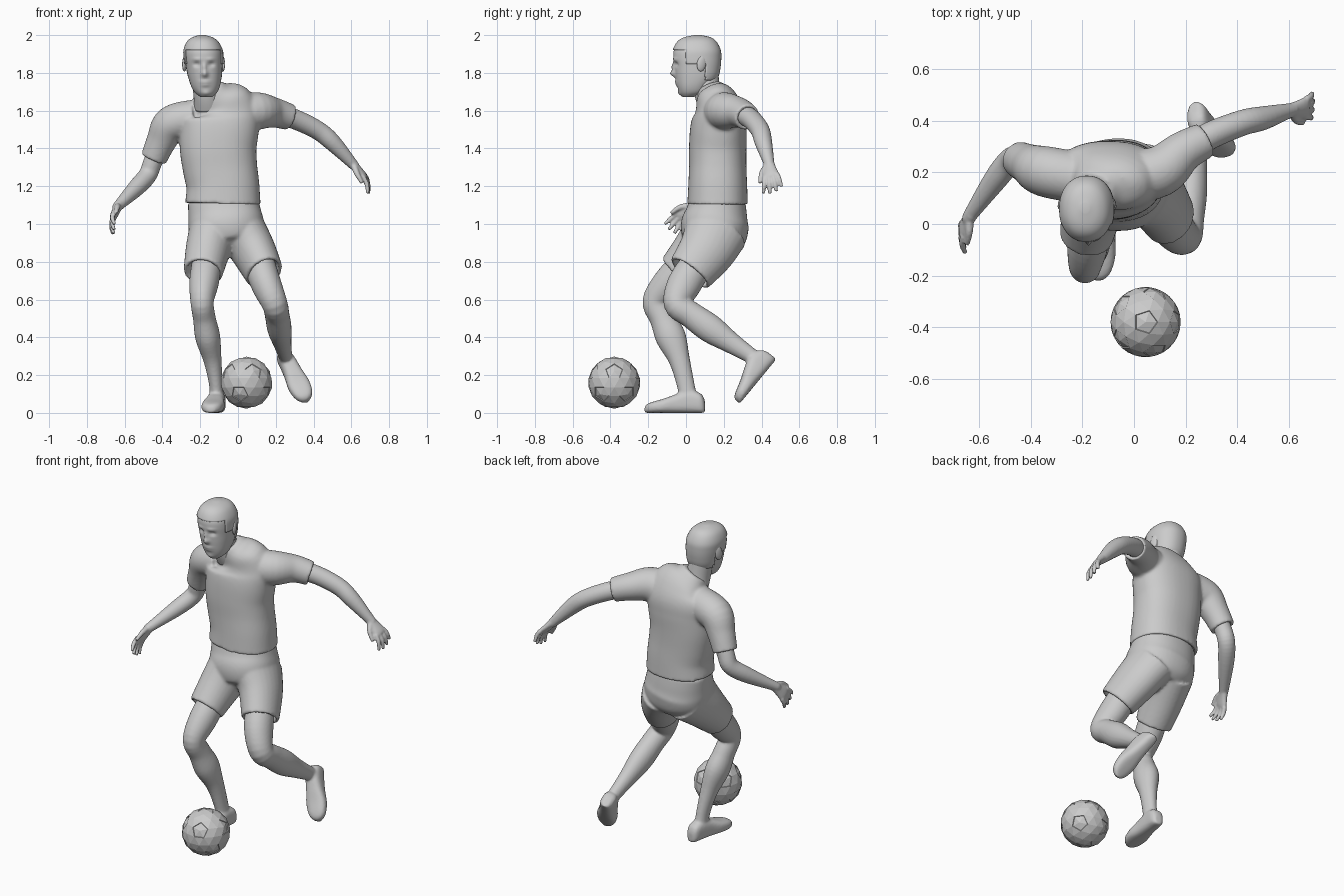
import bpy, bmesh, math
from mathutils import Vector, Matrix

if "Cube" in bpy.data.objects:
    bpy.data.objects.remove(bpy.data.objects["Cube"])


def spline(rows, steps):
    """Catmull-Rom interpolation of (x, y, z, a, b) rows."""
    rows = [tuple(r) if len(r) == 5 else (*r, r[3]) for r in rows]
    p = [rows[0]] + rows + [rows[-1]]
    out = []
    for i in range(1, len(p) - 2):
        for s in range(steps):
            t = s / steps
            out.append([0.5 * (2 * b + (c - a) * t + (2 * a - 5 * b + 4 * c - d) * t * t
                               + (3 * b - a - 3 * c + d) * t ** 3)
                        for a, b, c, d in zip(*p[i - 1:i + 3])])
    return out + [list(rows[-1])]


def loft(bm, rows, side=(1, 0, 0), axis=None, power=2.0, seg=28, steps=5, rim=0.0):
    """Closed tube of superellipse rings; rim hollows out the last end like a hem."""
    rows = spline(rows, steps)
    pts = [Vector(r[:3]) for r in rows]
    rings = []

    def ring(c, u, v, a, b):
        vs = []
        for k in range(seg):
            w = 2 * math.pi * k / seg
            x, y = math.cos(w), math.sin(w)
            x = math.copysign(abs(x) ** (2 / power), x)
            y = math.copysign(abs(y) ** (2 / power), y)
            vs.append(bm.verts.new(c + u * x * a + v * y * b))
        rings.append(vs)

    for i, r in enumerate(rows):
        t = Vector(axis) if axis else pts[min(i + 1, len(pts) - 1)] - pts[max(i - 1, 0)]
        t.normalize()
        u = Vector(side)
        u = (u - t * u.dot(t)).normalized()
        v = t.cross(u)
        ring(pts[i], u, v, r[3], r[4])
    if rim:
        a, b = rows[-1][3] - 0.02, rows[-1][4] - 0.02
        ring(pts[-1], u, v, a, b)
        ring(pts[-1] - t * rim, u, v, a, b)
    for p, q in zip(rings, rings[1:]):
        for k in range(seg):
            bm.faces.new((p[k], p[(k + 1) % seg], q[(k + 1) % seg], q[k]))
    bm.faces.new(rings[0])
    bm.faces.new(rings[-1])


def finish(name, bm, voxel=0.0, smooth=True, iterations=3):
    bmesh.ops.recalc_face_normals(bm, faces=bm.faces)
    me = bpy.data.meshes.new(name)
    bm.to_mesh(me)
    bm.free()
    for f in me.polygons:
        f.use_smooth = smooth
    ob = bpy.data.objects.new(name, me)
    bpy.context.collection.objects.link(ob)
    if voxel:  # fuse overlapping volumes into one skin
        m = ob.modifiers.new("fuse", 'REMESH')
        m.mode, m.voxel_size, m.use_smooth_shade = 'VOXEL', voxel, True
        m = ob.modifiers.new("soften", 'SMOOTH')
        m.factor, m.iterations = 0.5, iterations
    return ob


def hand(bm, wrist, d, w, curl):
    """Palm, four fingers and thumb; d points to the fingers, w to the thumb side."""
    o, d, w, curl = Vector(wrist), Vector(d).normalized(), Vector(w), Vector(curl)
    w = (w - d * w.dot(d)).normalized()
    loft(bm, [(*(o + d * l), a, b) for l, a, b in
              ((-0.02, .027, .026), (.03, .034, .021), (.075, .043, .018), (.095, .036, .013))], w)
    for i in range(4):
        base = o + d * 0.08 + w * (0.033 - 0.022 * i)
        out = d + w * (0.22 - 0.15 * i)
        length = (0.085, 0.095, 0.09, 0.072)[i]
        loft(bm, [(*(base + out * length * t + curl * length * t * t), r) for t, r in
                  ((0, .014), (.5, .0125), (1, .009))], w, seg=10)
    loft(bm, [(*(o + d * l + w * s + curl * c), r) for l, s, c, r in
              ((.01, .015, 0, .018), (.045, .046, .02, .015), (.1, .062, .045, .01))], w, seg=10)


def shoe(bm, heel, forward, up):
    """Flat-soled shoe: rings of length, half width and height from heel to toe."""
    o, f, n = Vector(heel), Vector(forward).normalized(), Vector(up)
    n = (n - f * n.dot(f)).normalized()
    rows = ((0, .02, .06), (.02, .038, .1), (.08, .044, .12), (.15, .05, .1),
            (.22, .06, .075), (.28, .052, .058), (.31, .033, .045), (.322, .012, .03))
    loft(bm, [(*(o + f * l + n * h / 2), w, h / 2) for l, w, h in rows],
         f.cross(n), axis=f, power=2.8)


# Shirt: torso plus two hollow sleeves
bm = bmesh.new()
loft(bm, [(-.158, .13, 1.715, .078, .07), (-.14, .145, 1.68, .115, .09), (-.11, .168, 1.63, .19, .117),
          (-.10, .178, 1.57, .215, .14), (-.10, .172, 1.5, .21, .15), (-.105, .168, 1.4, .203, .152),
          (-.095, .168, 1.3, .197, .152), (-.08, .168, 1.2, .193, .156), (-.08, .167, 1.105, .2, .16)],
     power=2.3, seg=48, rim=.03)
loft(bm, [(-.22, .18, 1.56, .1), (-.35, .205, 1.53, .098), (-.405, .23, 1.44, .08),
          (-.447, .25, 1.345, .07)], side=(0, 1, 0), rim=.03)
loft(bm, [(-.03, .18, 1.58, .1), (.1, .205, 1.598, .1), (.19, .28, 1.59, .08),
          (.275, .325, 1.565, .07)], side=(0, 0, 1), rim=.03)
finish("shirt", bm, .009, iterations=5)

# Shorts: pelvis plus two hollow legs
bm = bmesh.new()
loft(bm, [(-.08, .168, 1.13, .186, .146), (-.072, .162, 1.06, .192, .162), (-.062, .153, .99, .2, .18),
          (-.05, .155, .92, .19, .165), (-.045, .15, .87, .13, .12)], power=2.2, seg=48)
loft(bm, [(-.13, .15, .96, .13, .17), (-.16, .06, .86, .118, .135), (-.185, -.05, .745, .104, .105)], rim=.04)
loft(bm, [(.02, .16, .96, .13, .17), (.08, .11, .86, .118, .15), (.14, .02, .74, .102, .125)], rim=.04)
finish("shorts", bm, .009, iterations=5)

# Standing leg with shoe
bm = bmesh.new()
loft(bm, [(-.16, .02, .82, .08), (-.18, -.09, .69, .078, .085), (-.19, -.163, .59, .062, .068),
          (-.178, -.125, .5, .06, .068), (-.16, -.08, .4, .066, .08), (-.135, -.035, .28, .048, .056),
          (-.117, -.002, .15, .036, .047), (-.112, .015, .06, .038, .048)])
shoe(bm, (-.1, .1, 0), (-.045, -.31, 0), (0, 0, 1))
finish("standing_leg", bm, .008)

# Trailing leg with shoe
bm = bmesh.new()
loft(bm, [(.1, .08, .82, .085), (.15, -.01, .68, .08, .09), (.195, -.048, .575, .068, .07),
          (.207, .025, .52, .065, .07), (.22, .13, .445, .064, .075), (.235, .24, .37, .048, .056),
          (.25, .34, .305, .037, .042), (.258, .385, .27, .038, .04)])
shoe(bm, (.235, .475, .28), (.13, -.19, -.23), (-.05, -.77, .64))
finish("trailing_leg", bm, .008)

# Arms with hands
bm = bmesh.new()
loft(bm, [(-.40, .235, 1.44, .054), (-.45, .25, 1.33, .05), (-.478, .245, 1.26, .049),
          (-.535, .175, 1.195, .046), (-.63, .04, 1.1, .028), (-.64, .02, 1.085, .026)])
hand(bm, (-.635, .03, 1.092), (-.06, -.11, -.125), (.1, -.7, .7), (.4, 0, -.1))
finish("right_arm", bm, .006, iterations=2)
bm = bmesh.new()
loft(bm, [(.2, .29, 1.585, .055), (.3, .345, 1.555, .053), (.42, .392, 1.497, .05),
          (.5, .41, 1.432, .046), (.605, .44, 1.32, .028), (.615, .442, 1.31, .026)], side=(0, 0, 1))
hand(bm, (.61, .44, 1.315), (.11, .02, -.12), (-.1, -1, -.2), (-.35, 0, -.25))
finish("left_arm", bm, .006, iterations=2)


# Head: height, front, back, half width; then face bumps pushed along y
SKULL = ((1.672, -.015, .04, .03), (1.695, -.034, .1, .058), (1.73, -.046, .13, .076),
         (1.78, -.055, .165, .089), (1.83, -.06, .177, .096), (1.88, -.067, .181, .1),
         (1.92, -.064, .178, .098), (1.96, -.043, .158, .08), (1.982, -.01, .13, .053), (1.994, .045, .08, .016))
BUMPS = ((0, 1.795, .015, .017, -.026), (0, 1.83, .01, .022, -.016), (0, 1.752, .026, .008, -.009),
         (0, 1.735, .022, .007, -.007), (0, 1.69, .022, .016, -.008), (.038, 1.845, .017, .011, .014),
         (-.038, 1.845, .017, .011, .014), (.036, 1.872, .022, .008, -.006), (-.036, 1.872, .022, .008, -.006))


def mid_x(z):
    return -.168 - .022 * (z - 1.67) / .33


def skull(bm):
    loft(bm, [(mid_x(z), (f + b) / 2, z, w, (b - f) / 2) for z, f, b, w in SKULL],
         axis=(0, 0, 1), power=2.2, seg=72, steps=6)
    for v in bm.verts:
        if v.co.y < .03:
            x, z = v.co.x - mid_x(v.co.z), v.co.z
            v.co.y += sum(k * math.exp(-((x - bx) / sx) ** 2 - ((z - bz) / sz) ** 2)
                          for bx, bz, sx, sz, k in BUMPS)


bm = bmesh.new()
skull(bm)
loft(bm, [(-.155, .14, 1.62, .08, .07), (-.165, .115, 1.69, .071, .07), (-.18, .1, 1.8, .07, .07)])
for s in (-1, 1):  # ears
    mat = (Matrix.Translation((-.182 + s * .1, .083, 1.85)) @ Matrix.Rotation(s * .35, 4, 'Z')
           @ Matrix.Rotation(-.2, 4, 'X') @ Matrix.Diagonal((.011, .026, .043, 1)))
    bmesh.ops.create_uvsphere(bm, u_segments=16, v_segments=10, radius=1, matrix=mat)
finish("head", bm)

# Hair: offset shell of the skull above the hairline
bm = bmesh.new()
skull(bm)
bmesh.ops.recalc_face_normals(bm, faces=bm.faces)


def bald(f):
    y, z = f.calc_center_median().yz
    return not (z > 1.923 or (y > .005 and z > 1.85) or (y > .1 and z > 1.76))


bmesh.ops.delete(bm, geom=[f for f in bm.faces if bald(f)], context='FACES')
ob = finish("hair", bm)
m = ob.modifiers.new("thickness", 'SOLIDIFY')
m.thickness, m.offset = .006, 1

# Ball: truncated icosahedron with faceted panels and sunken pentagons
R = .138
bm = bmesh.new()
bmesh.ops.create_icosphere(bm, subdivisions=1, radius=R)
bmesh.ops.bevel(bm, geom=list(bm.verts), offset=33.333, offset_type='PERCENT', affect='VERTICES', segments=1)
bmesh.ops.remove_doubles(bm, verts=bm.verts, dist=.002)
for v in bm.verts:
    v.co = v.co.normalized() * R
bm.normal_update()
pentagons = [f for f in bm.faces if len(f.verts) == 5]
bmesh.ops.inset_individual(bm, faces=pentagons, thickness=.003, depth=-.003)
panels = [f for f in bm.faces if len(f.verts) > 4]
for v in bmesh.ops.poke(bm, faces=panels)['verts']:
    v.co = v.co.normalized() * R
ball = finish("ball", bm, smooth=False)
ball.location = (.045, -.38, .16)
